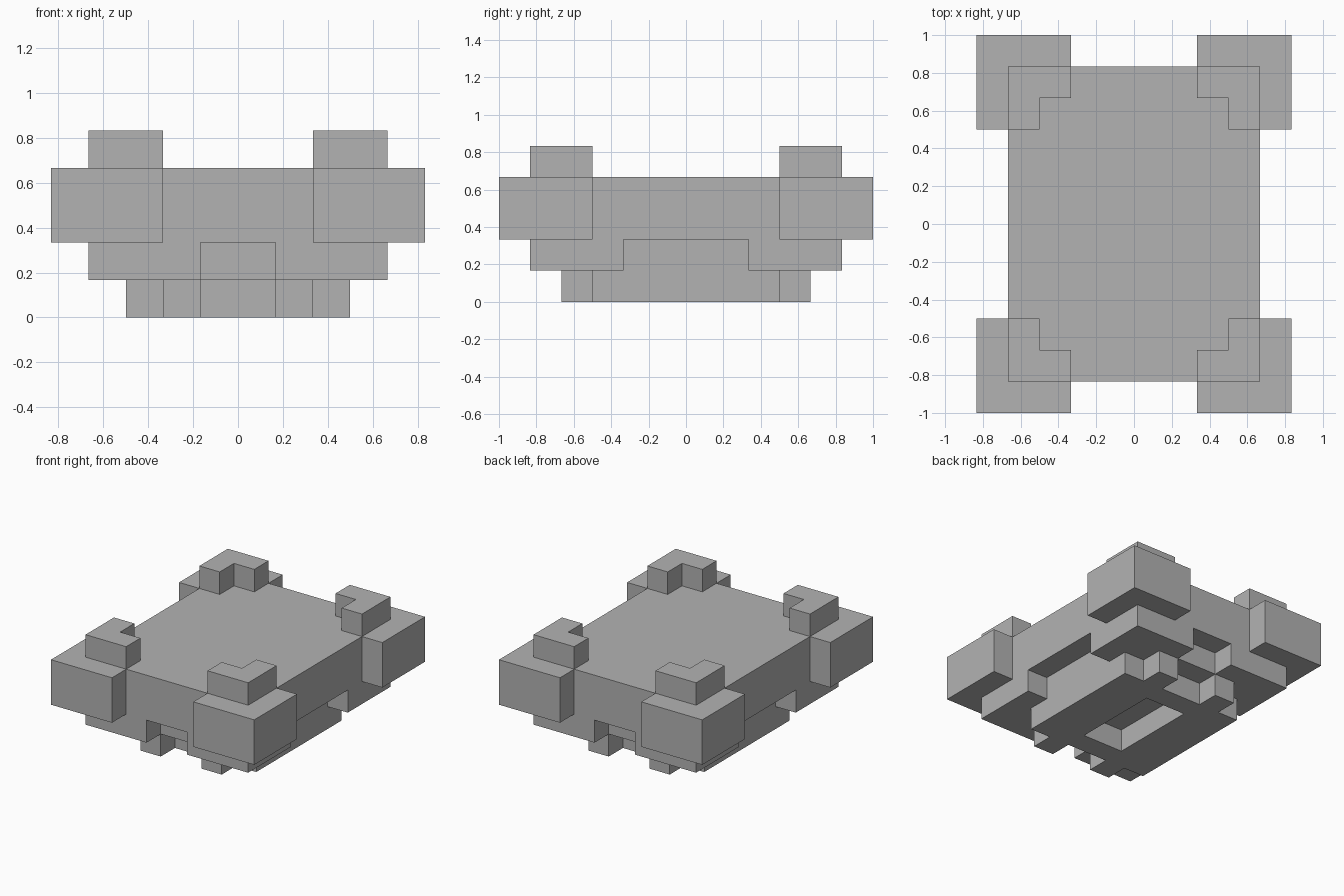
import bpy
import bmesh

cube = bpy.data.objects.get("Cube")
if cube:
    bpy.data.objects.remove(cube, do_unlink=True)

UNIT = 1 / 6  # block size of the model's grid

# Single flat colour
grey = bpy.data.materials.new("plain_grey")
grey.use_nodes = True
grey.diffuse_color = (0.45, 0.45, 0.45, 1)
grey.node_tree.nodes["Principled BSDF"].inputs["Base Color"].default_value = grey.diffuse_color


def quarter_slab(name, outline, bottom, top):
    """Extrude a quarter outline, open it on the symmetry planes, mirror it in x and y."""
    bm = bmesh.new()
    face = bm.faces.new([bm.verts.new((x * UNIT, y * UNIT, bottom * UNIT)) for x, y in outline])
    new = bmesh.ops.extrude_face_region(bm, geom=[face], use_keep_orig=True)["geom"]
    lifted = [v for v in new if isinstance(v, bmesh.types.BMVert)]
    bmesh.ops.translate(bm, verts=lifted, vec=(0, 0, (top - bottom) * UNIT))
    bmesh.ops.recalc_face_normals(bm, faces=bm.faces)
    seams = [f for f in bm.faces
             if any(all(abs(v.co[axis]) < 1e-5 for v in f.verts) for axis in (0, 1))]
    bmesh.ops.delete(bm, geom=seams, context="FACES")
    mesh = bpy.data.meshes.new(name)
    bm.to_mesh(mesh)
    bm.free()
    mesh.materials.append(grey)
    obj = bpy.data.objects.new(name, mesh)
    bpy.context.collection.objects.link(obj)
    mirror = obj.modifiers.new("Mirror", "MIRROR")
    mirror.use_axis = (True, True, False)
    return obj


# Bottom layer with feet and a central rectangular recess
quarter_slab("base", [(1, 0), (3, 0), (3, 3), (2, 3), (2, 4), (1, 4),
                      (1, 3), (0, 3), (0, 2), (1, 2)], 0, 1)

# Lower layer notched in the middle of every side
quarter_slab("skirt", [(0, 0), (3, 0), (3, 2), (4, 2), (4, 5),
                       (1, 5), (1, 4), (0, 4)], 1, 2)

# Main flat body
quarter_slab("body", [(0, 0), (4, 0), (4, 5), (0, 5)], 2, 4)

# Blocks wrapped around the four corners
quarter_slab("corner_bumpers", [(4, 3), (5, 3), (5, 6), (2, 6), (2, 5), (4, 5)], 2, 4)

# Raised angle pieces on top of the corners
quarter_slab("corner_posts", [(3, 3), (4, 3), (4, 5), (2, 5), (2, 4), (3, 4)], 4, 5)
